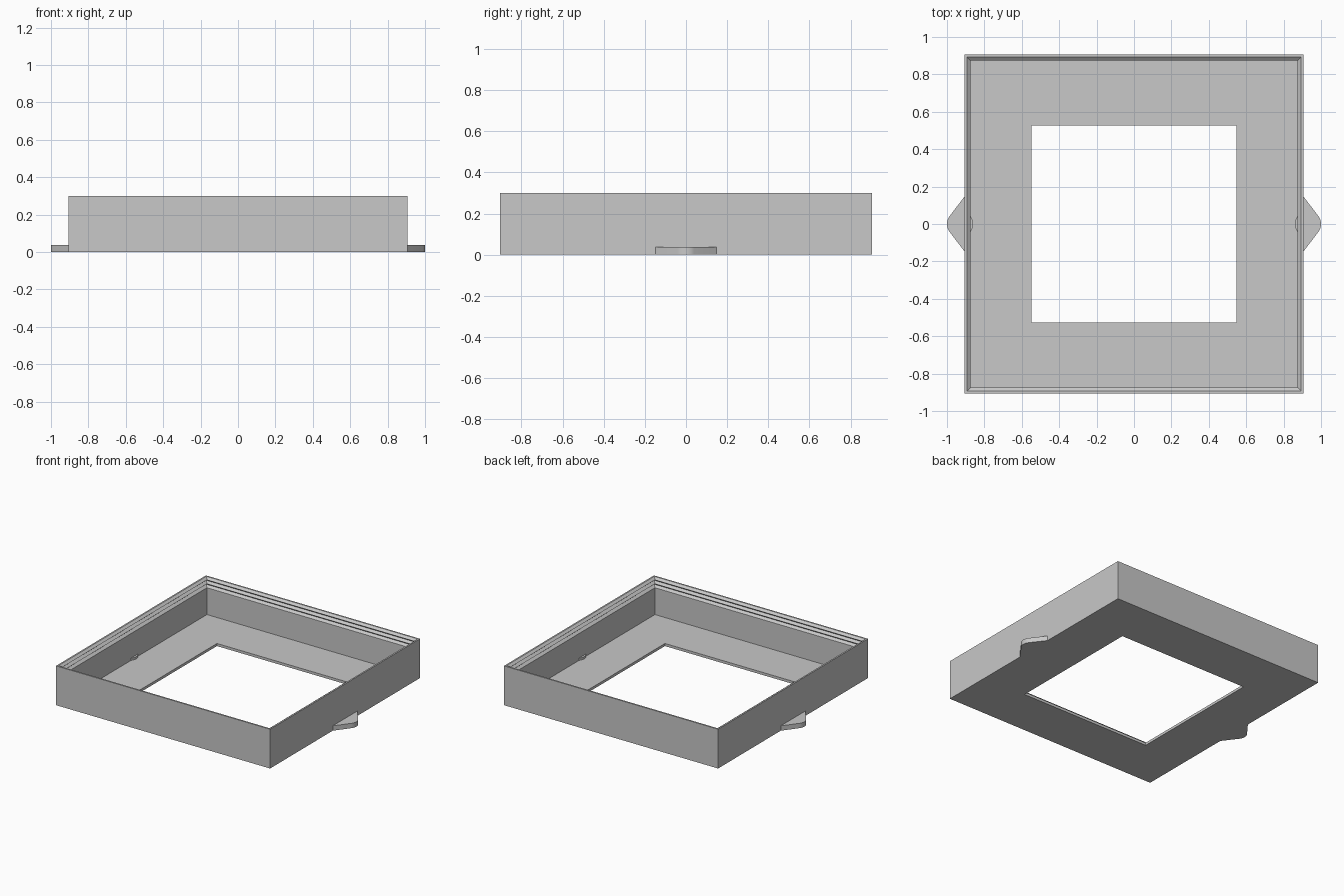
import bpy, bmesh
from math import cos, sin, pi

cube = bpy.data.objects.get("Cube")
if cube:
    bpy.data.objects.remove(cube, do_unlink=True)

grey = bpy.data.materials.new("light grey")
grey.use_nodes = True
colour = (0.58, 0.58, 0.58, 1)
grey.diffuse_color = colour
grey.node_tree.nodes["Principled BSDF"].inputs["Base Color"].default_value = colour


def finish(name, bm):
    bmesh.ops.recalc_face_normals(bm, faces=bm.faces[:])
    mesh = bpy.data.meshes.new(name)
    bm.to_mesh(mesh)
    bm.free()
    mesh.materials.append(grey)
    obj = bpy.data.objects.new(name, mesh)
    bpy.context.collection.objects.link(obj)
    return obj


OUTER, GROOVE, INNER = 0.905, 0.893, 0.875
HEIGHT, FLOOR, PITCH = 0.30, 0.02, 0.03
OPEN_X, OPEN_Y = 0.547, 0.527

# Tray cross-section, as (half width, half depth, height)
profile = [(OPEN_X, OPEN_Y, 0), (OUTER, OUTER, 0),
           (OUTER, OUTER, HEIGHT), (GROOVE, GROOVE, HEIGHT)]
# Ridges inside the rim
for i in range(3):
    top = HEIGHT - i * PITCH
    profile.append((INNER, INNER, top - PITCH / 2))
    if i < 2:
        profile.append((GROOVE, GROOVE, top - PITCH))
profile += [(INNER, INNER, FLOOR), (OPEN_X, OPEN_Y, FLOOR)]

# Sweep the cross-section around the four corners
bm = bmesh.new()
corners = [(-1, -1), (1, -1), (1, 1), (-1, 1)]
rings = [[bm.verts.new((sx * x, sy * y, z)) for sx, sy in corners]
         for x, y, z in profile]
for a, b in zip(rings, rings[1:] + rings[:1]):
    for i in range(4):
        j = (i + 1) % 4
        bm.faces.new((a[i], a[j], b[j], b[i]))
finish("tray_frame", bm)

# Side tabs: a rounded tip that flares out to meet the wall
CENTRE, RADIUS, TAB_HEIGHT = 0.93, 0.07, 0.037
STEPS = 12


def arc(start, end):
    return [(CENTRE + RADIUS * cos(start + (end - start) * i / STEPS),
             RADIUS * sin(start + (end - start) * i / STEPS))
            for i in range(STEPS + 1)]


outline = arc(-0.6, 0.6) + [(0.9, 0.155), (0.89, 0.155)]
outline += arc(pi - 0.9, pi + 0.9) + [(0.89, -0.155), (0.9, -0.155)]
for name, side in (("left_tab", 1), ("right_tab", -1)):
    bm = bmesh.new()
    base = bm.faces.new([bm.verts.new((side * x, y, 0)) for x, y in outline])
    grown = bmesh.ops.extrude_face_region(bm, geom=[base], use_keep_orig=True)
    bmesh.ops.translate(bm, vec=(0, 0, TAB_HEIGHT),
                        verts=[v for v in grown["geom"]
                               if isinstance(v, bmesh.types.BMVert)])
    tab = finish(name, bm)
    bpy.ops.object.select_all(action="DESELECT")
    tab.select_set(True)
    bpy.context.view_layer.objects.active = tab
    bpy.ops.object.shade_smooth_by_angle()
